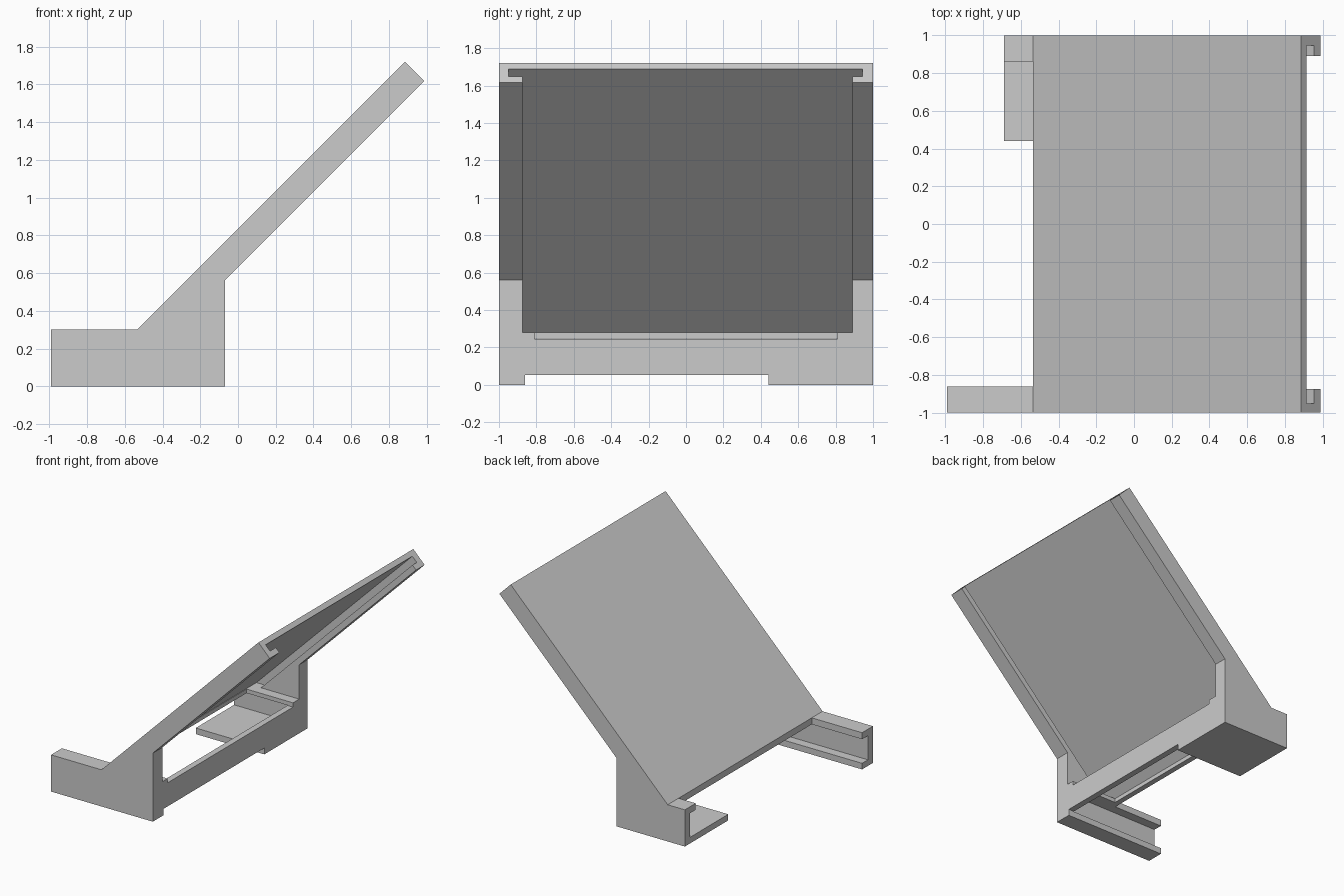
import bpy
import bmesh

cube = bpy.data.objects.get("Cube")
if cube:
    bpy.data.objects.remove(cube, do_unlink=True)

grey = bpy.data.materials.new("plain grey")
grey.use_nodes = True
grey.diffuse_color = (0.6, 0.6, 0.6, 1)
grey.node_tree.nodes["Principled BSDF"].inputs["Base Color"].default_value = (0.6, 0.6, 0.6, 1)


def prism(name, profile, y0, y1):
    """Extrude an (x, z) profile from y0 to y1."""
    bm = bmesh.new()
    face = bm.faces.new([bm.verts.new((x, y0, z)) for x, z in profile])
    ext = bmesh.ops.extrude_face_region(bm, geom=[face])
    verts = [v for v in ext["geom"] if isinstance(v, bmesh.types.BMVert)]
    bmesh.ops.translate(bm, verts=verts, vec=(0, y1 - y0, 0))
    bmesh.ops.recalc_face_normals(bm, faces=bm.faces)
    mesh = bpy.data.meshes.new(name)
    bm.to_mesh(mesh)
    bm.free()
    mesh.materials.append(grey)
    obj = bpy.data.objects.new(name, mesh)
    bpy.context.collection.objects.link(obj)
    return obj


def box(x0, x1, z0, z1):
    return [(x0, z0), (x1, z0), (x1, z1), (x0, z1)]


# Whole side outline: base, back wall and sloping panel
stand = prism("sloped_stand", [(-0.99, 0), (-0.07, 0), (-0.07, 0.56), (0.987, 1.617),
                               (0.885, 1.72), (-0.535, 0.3), (-0.99, 0.3)], -1, 1)

# Hollows: name, profile, y range
hollows = [
    ("panel_underside", [(-0.495, 0.28), (1.5, 0.28), (1.5, 2.275)], -0.875, 0.89),
    ("panel_slot", [(-0.495, 0.28), (-0.415, 0.28), (1.5, 2.195), (1.5, 2.275)], -0.95, 0.945),
    ("wall_notch", box(-0.49, 0.5, 0.245, 0.285), -0.81, 0.81),
    ("base_channel", box(-2, -0.12, 0.05, 0.247), -0.935, 0.935),
    ("floor_opening", box(-2, 0.5, -0.5, 0.052), -0.86, 0.44),
    ("arm_gap", box(-2, -0.535, 0.2, 0.5), -0.86, 0.86),
    ("short_arm_end", box(-2, -0.69, -0.5, 0.8), 0, 2),
]
cutters = []
for name, profile, y0, y1 in hollows:
    cutter = prism(name + "_cutter", profile, y0, y1)
    cutter.hide_render = True
    cutters.append(cutter)
    mod = stand.modifiers.new(name, "BOOLEAN")
    mod.operation = "DIFFERENCE"
    mod.solver = "EXACT"
    mod.object = cutter

# Bake the cuts and remove the cutters
bpy.context.view_layer.update()
deps = bpy.context.evaluated_depsgraph_get()
result = bpy.data.meshes.new_from_object(stand.evaluated_get(deps))
stand.modifiers.clear()
stand.data = result
for cutter in cutters:
    bpy.data.objects.remove(cutter, do_unlink=True)
